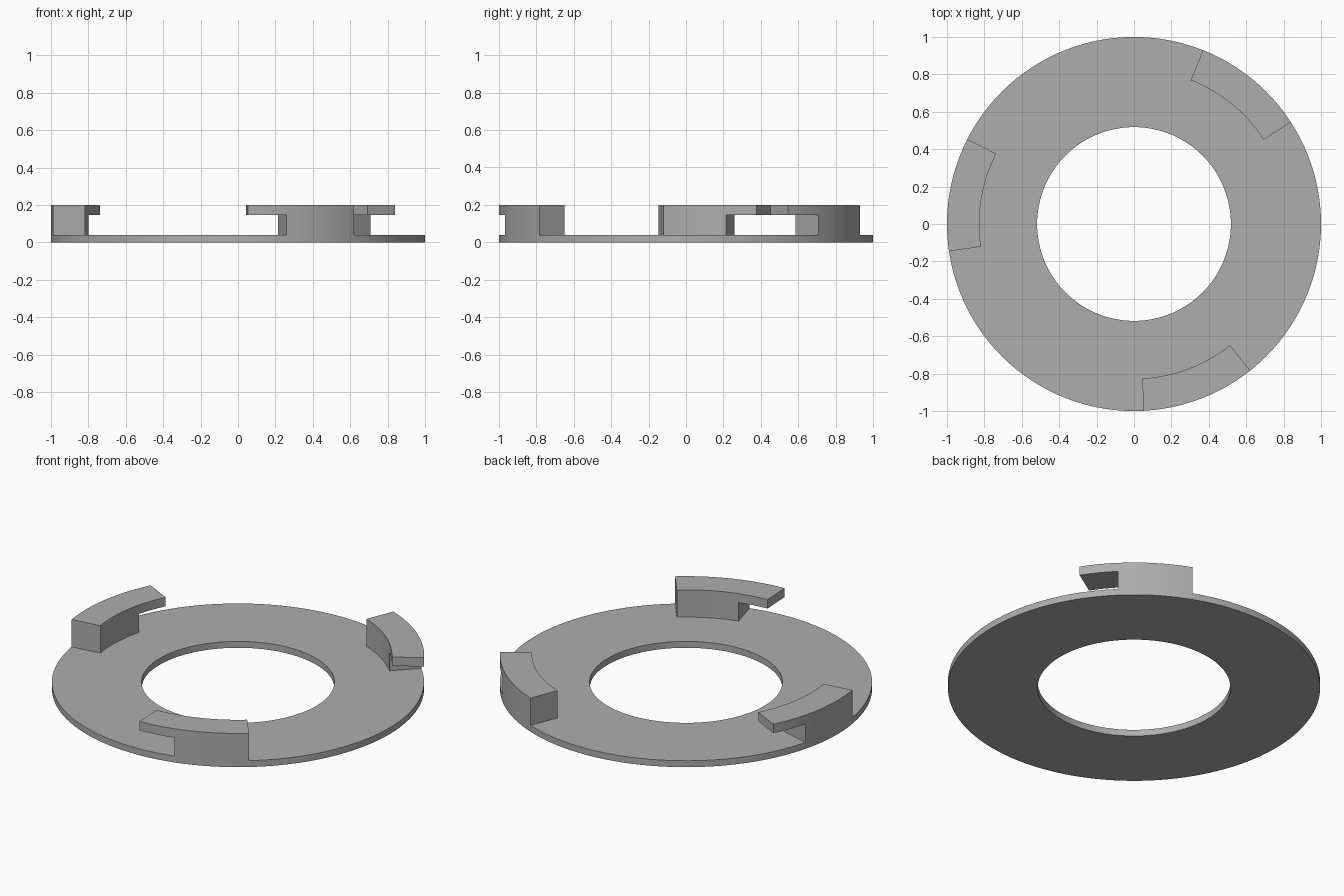
import bpy, bmesh
from math import radians, cos, sin, tau
from mathutils import Matrix, Vector

cube = bpy.data.objects.get("Cube")
if cube:
    bpy.data.objects.remove(cube, do_unlink=True)

OUTER, BORE, CLIP_INNER = 1.0, 0.518, 0.827
PLATE_TOP, LIP_BOTTOM, TOP = 0.038, 0.147, 0.2
STEP = 3  # degrees per facet

grey = bpy.data.materials.new("plain grey")
grey.use_nodes = True
colour = (0.42, 0.42, 0.42, 1)
grey.diffuse_color = colour
grey.node_tree.nodes["Principled BSDF"].inputs["Base Color"].default_value = colour


def finish(bm, name):
    bmesh.ops.remove_doubles(bm, verts=bm.verts, dist=1e-5)
    bmesh.ops.recalc_face_normals(bm, faces=bm.faces)
    mesh = bpy.data.meshes.new(name)
    bm.to_mesh(mesh)
    bm.free()
    mesh.materials.append(grey)
    obj = bpy.data.objects.new(name, mesh)
    bpy.context.collection.objects.link(obj)
    bpy.ops.object.select_all(action='DESELECT')
    obj.select_set(True)
    bpy.context.view_layer.objects.active = obj
    bpy.ops.object.shade_smooth_by_angle(angle=radians(30))
    return obj


def build_plate():
    # Rectangular section spun into a flat ring
    bm = bmesh.new()
    corners = [(BORE, 0), (OUTER, 0), (OUTER, PLATE_TOP), (BORE, PLATE_TOP)]
    verts = [bm.verts.new((r, 0, z)) for r, z in corners]
    edges = [bm.edges.new((verts[i], verts[i - 1])) for i in range(4)]
    bmesh.ops.spin(bm, geom=verts + edges, cent=(0, 0, 0), axis=(0, 0, 1),
                   angle=tau, steps=360 // STEP, use_duplicate=False)
    return finish(bm, "base_ring")


def build_clip(name, start):
    # L-shaped wall: an overhanging lip, then a post, thickened radially
    lip_end, end = start + 12, start + 35.4
    angles = [start + i * STEP for i in range(12)] + [end]
    bm = bmesh.new()
    for a, b in zip(angles, angles[1:]):
        bands = [(LIP_BOTTOM, TOP)]
        if a >= lip_end:
            bands.append((PLATE_TOP, LIP_BOTTOM))
        for low, high in bands:
            # Stored as radius, angle, height until the bend below
            bm.faces.new([bm.verts.new((CLIP_INNER, radians(t), z))
                          for t, z in ((a, low), (b, low), (b, high), (a, high))])
    bmesh.ops.remove_doubles(bm, verts=bm.verts, dist=1e-5)
    grown = bmesh.ops.extrude_face_region(bm, geom=bm.faces[:], use_keep_orig=True)
    outer = [v for v in grown["geom"] if isinstance(v, bmesh.types.BMVert)]
    bmesh.ops.translate(bm, verts=outer, vec=(OUTER - CLIP_INNER, 0, 0))
    for v in bm.verts:
        r, t, z = v.co
        v.co = Vector((r * cos(t), r * sin(t), z))
    return finish(bm, name)


build_plate()
for name, start in (("back_left_clip", 33), ("right_clip", 153), ("front_clip", 273)):
    build_clip(name, start)
